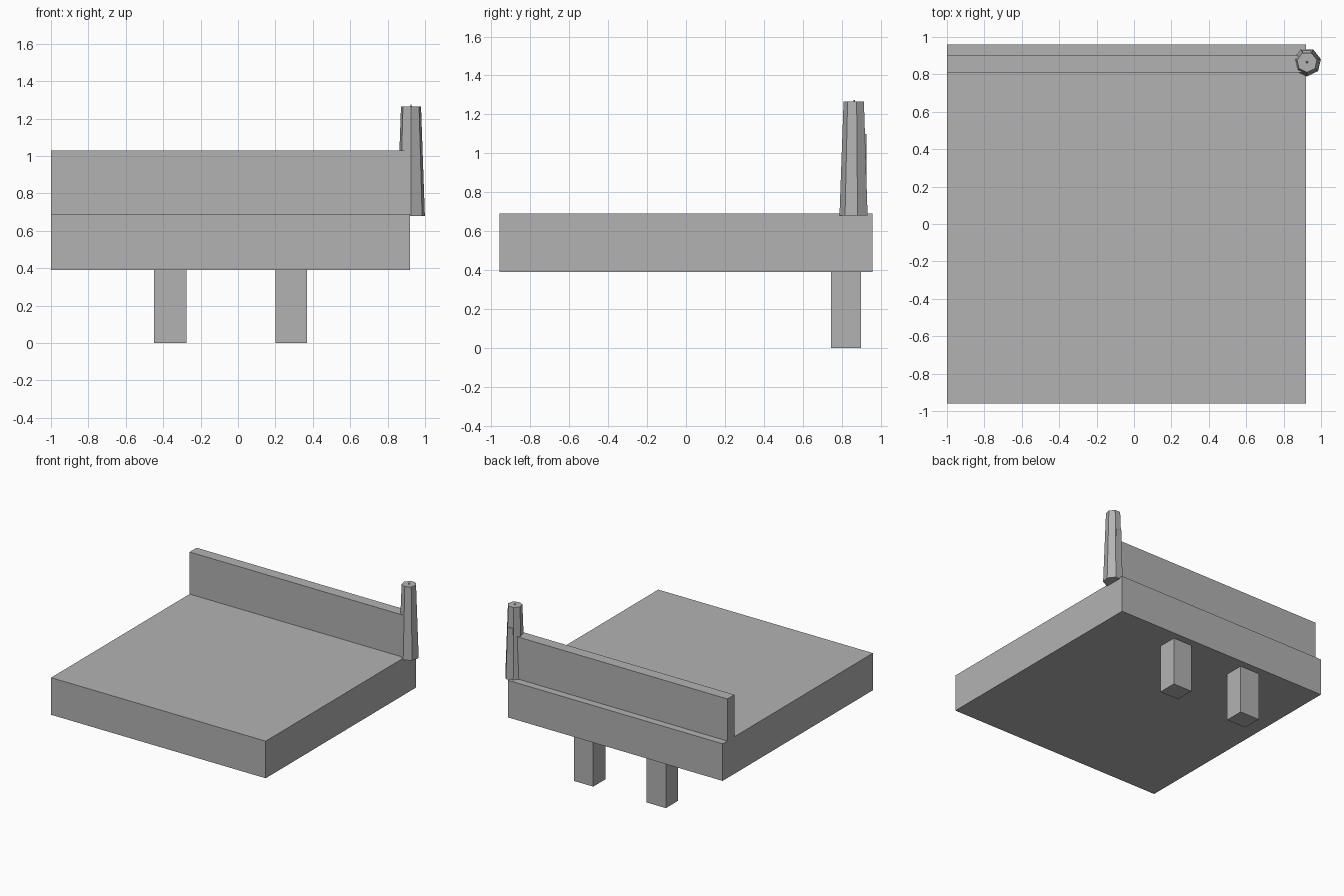
import bpy, bmesh, math
from mathutils import Matrix

old = bpy.data.objects.get("Cube")
if old:
    bpy.data.objects.remove(old, do_unlink=True)

# Single plain grey
GREY = (0.448, 0.448, 0.448, 1.0)
grey = bpy.data.materials.new("plain_grey")
grey.use_nodes = True
grey.diffuse_color = GREY
grey.node_tree.nodes["Principled BSDF"].inputs["Base Color"].default_value = GREY


def finish(name, bm):
    bmesh.ops.recalc_face_normals(bm, faces=bm.faces[:])
    mesh = bpy.data.meshes.new(name)
    bm.to_mesh(mesh)
    bm.free()
    mesh.materials.append(grey)
    obj = bpy.data.objects.new(name, mesh)
    bpy.context.collection.objects.link(obj)
    return obj


def box(name, x, y, z):
    """Box from (low, high) pairs on each axis."""
    bm = bmesh.new()
    bmesh.ops.create_cube(bm, size=1)
    for v in bm.verts:
        v.co = [r[0] + (c + 0.5) * (r[1] - r[0]) for c, r in zip(v.co, (x, y, z))]
    return finish(name, bm)


def taper(name, centre, r_low, r_high, z, sides):
    """Upright tapered prism with one corner pointing to the front."""
    bm = bmesh.new()
    bmesh.ops.create_cone(bm, cap_ends=True, segments=sides, radius1=r_low,
                          radius2=r_high, depth=z[1] - z[0])
    bm.verts.ensure_lookup_table()
    corner = bm.verts[0].co
    turn = -math.pi / 2 - math.atan2(corner.y, corner.x)
    bm.transform(Matrix.Translation((*centre, sum(z) / 2)) @ Matrix.Rotation(turn, 4, "Z"))
    return finish(name, bm)


# Platform and rear wall
box("platform", (-1, 0.92), (-0.96, 0.96), (0.39, 0.69))
box("back_wall", (-1, 0.92), (0.81, 0.90), (0.69, 1.03))

# Pair of supports under the rear edge
for name, x in (("right_leg", (-0.45, -0.275)), ("left_leg", (0.20, 0.37))):
    box(name, x, (0.745, 0.90), (0, 0.39))

# Tapered corner post with its tip and rear strip
CENTRE = (0.925, 0.865)
taper("corner_post", CENTRE, 0.076, 0.055, (0.68, 1.265), 7)
taper("post_tip", CENTRE, 0.006, 0.002, (1.265, 1.275), 6)
box("post_strip", (0.90, 0.945), (0.865, 0.927), (0.69, 1.10))
